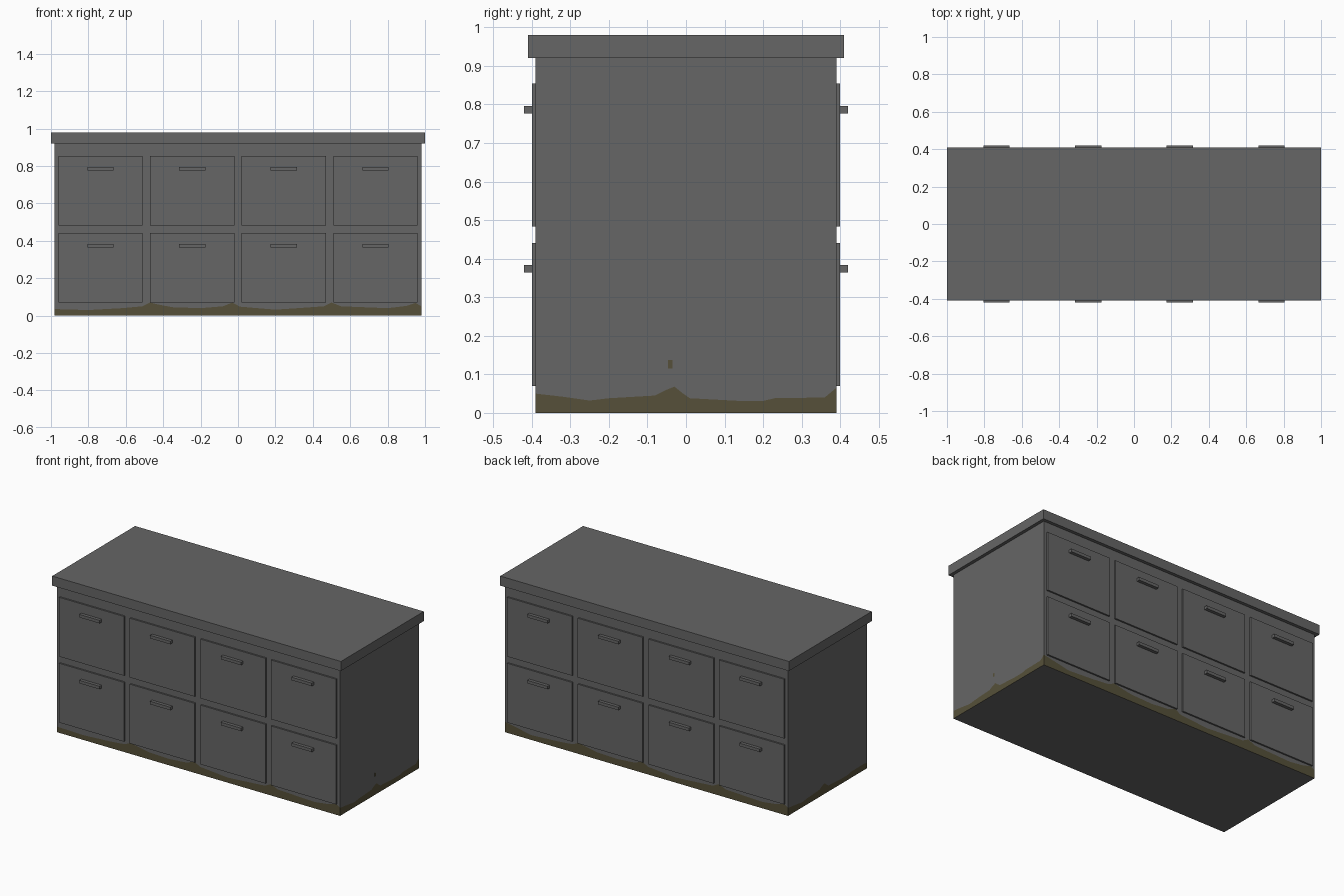
import bpy, bmesh

if "Cube" in bpy.data.objects:
    bpy.data.objects.remove(bpy.data.objects["Cube"])


def material(name, rgb):
    m = bpy.data.materials.new(name)
    m.diffuse_color = (*rgb, 1)
    m.use_nodes = True
    m.node_tree.nodes["Principled BSDF"].inputs["Base Color"].default_value = m.diffuse_color
    return m


GREY = material("dark grey", (0.133, 0.133, 0.133))
GRIME = material("brown grime", (0.093, 0.081, 0.041))


def finish(name, bm, *mats):
    mesh = bpy.data.meshes.new(name)
    bm.to_mesh(mesh)
    bm.free()
    for m in mats:
        mesh.materials.append(m)
    obj = bpy.data.objects.new(name, mesh)
    bpy.context.collection.objects.link(obj)
    return obj


def box(name, x, y, z, mat=GREY):
    bm = bmesh.new()
    bmesh.ops.create_cube(bm, size=1)
    for v in bm.verts:
        v.co = [r[0] + (c + 0.5) * (r[1] - r[0]) for c, r in zip(v.co, (x, y, z))]
    return finish(name, bm, mat)


# Cabinet body: walls cut along an uneven grime line near the floor
HX, HY, TOP = 0.98, 0.39, 0.92
front = [(-.98, .035), (-.8, .03), (-.62, .04), (-.51, .05), (-.47, .07), (-.43, .06),
         (-.35, .045), (-.2, .04), (-.08, .05), (-.03, .07), (.01, .048), (.2, .032),
         (.32, .04), (.46, .05), (.5, .07), (.55, .05), (.8, .04), (.9, .052), (.95, .068)]
side = [(-.39, .05), (-.32, .042), (-.25, .032), (-.2, .038), (-.08, .045), (-.05, .06),
        (-.03, .068), (-.01, .052), (.01, .038), (.14, .031), (.2, .031), (.23, .038), (.36, .04)]
back = [(-.98, .065), (-.9, .05)] + front[1:]
ring = [(x, -HY, h) for x, h in front] + [(HX, y, h) for y, h in side]
ring += [(-x, HY, h) for x, h in sorted(back)] + [(-HX, -y, h) for y, h in side]

bm = bmesh.new()
low, mid, high = ([bm.verts.new((x, y, z(h))) for x, y, h in ring]
                  for z in (lambda h: 0, lambda h: h, lambda h: TOP))
for i in range(len(ring)):
    j = (i + 1) % len(ring)
    bm.faces.new((low[i], low[j], mid[j], mid[i])).material_index = 1
    bm.faces.new((mid[i], mid[j], high[j], high[i]))
bm.faces.new(high)
bm.faces.new(low[::-1])
finish("cabinet_body", bm, GREY, GRIME)

# Overhanging worktop
box("worktop", (-1, 1), (-0.41, 0.41), (TOP, 0.98))

# Small grime spot on the right side
box("grime_spot", (0.979, 0.981), (-0.047, -0.035), (0.115, 0.137), GRIME)

# Drawer fronts and handles, same on front and back
for s, face in ((-1, "front"), (1, "back")):
    for col in range(4):
        cx = (col - 1.5) * 0.49
        for row, z in enumerate((0.07, 0.483)):
            tag = f"{face}_{row}_{col}"
            box("drawer_" + tag, (cx - 0.225, cx + 0.225),
                sorted((s * 0.385, s * 0.40)), (z, z + 0.371))
            box("handle_" + tag, (cx - 0.07, cx + 0.07),
                sorted((s * 0.40, s * 0.42)), (z + 0.294, z + 0.313))
